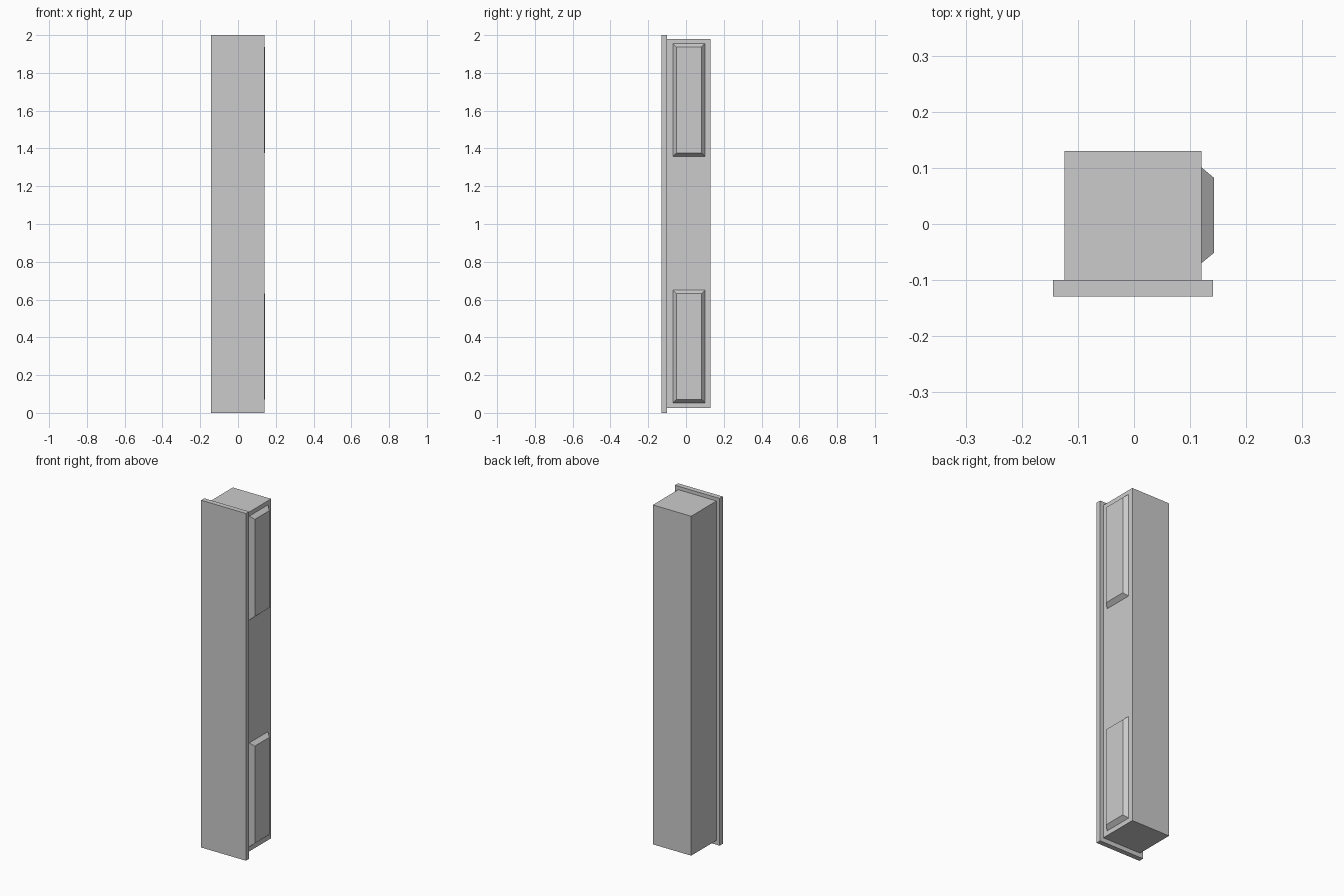
import bpy
import bmesh

if "Cube" in bpy.data.objects:
    bpy.data.objects.remove(bpy.data.objects["Cube"])


def make_object(name, bm):
    bmesh.ops.recalc_face_normals(bm, faces=bm.faces)
    mesh = bpy.data.meshes.new(name)
    bm.to_mesh(mesh)
    bm.free()
    obj = bpy.data.objects.new(name, mesh)
    bpy.context.collection.objects.link(obj)
    return obj


def box(name, x, y, z):
    """Box given its (min, max) range on each axis."""
    bm = bmesh.new()
    bmesh.ops.create_cube(bm, size=1)
    for v in bm.verts:
        v.co = [r[1] if c > 0 else r[0] for c, r in zip(v.co, (x, y, z))]
    return make_object(name, bm)


def raised_panel(name, x, y, z, inset):
    """Panel standing out along +x, with its outer face inset on all sides."""
    bm = bmesh.new()
    rings = []
    for px, i in ((x[0], 0), (x[1], inset)):
        y0, y1, z0, z1 = y[0] + i, y[1] - i, z[0] + i, z[1] - i
        rings.append([bm.verts.new((px, *p)) for p in
                      ((y0, z0), (y1, z0), (y1, z1), (y0, z1))])
    base, face = rings
    bm.faces.new(base)
    bm.faces.new(face)
    for i in range(4):
        j = (i + 1) % 4
        bm.faces.new((base[i], base[j], face[j], face[i]))
    return make_object(name, bm)


# Main column and the slightly larger front plate
box("column_body", (-0.124, 0.12), (-0.10, 0.13), (0.025, 1.98))
box("front_plate", (-0.144, 0.141), (-0.129, -0.10), (0.0, 2.0))

# Two bevelled panels on the right side
for label, z0 in (("lower", 0.052), ("upper", 1.358)):
    raised_panel(f"{label}_side_panel", (0.12, 0.143), (-0.07, 0.101),
                 (z0, z0 + 0.598), 0.019)
